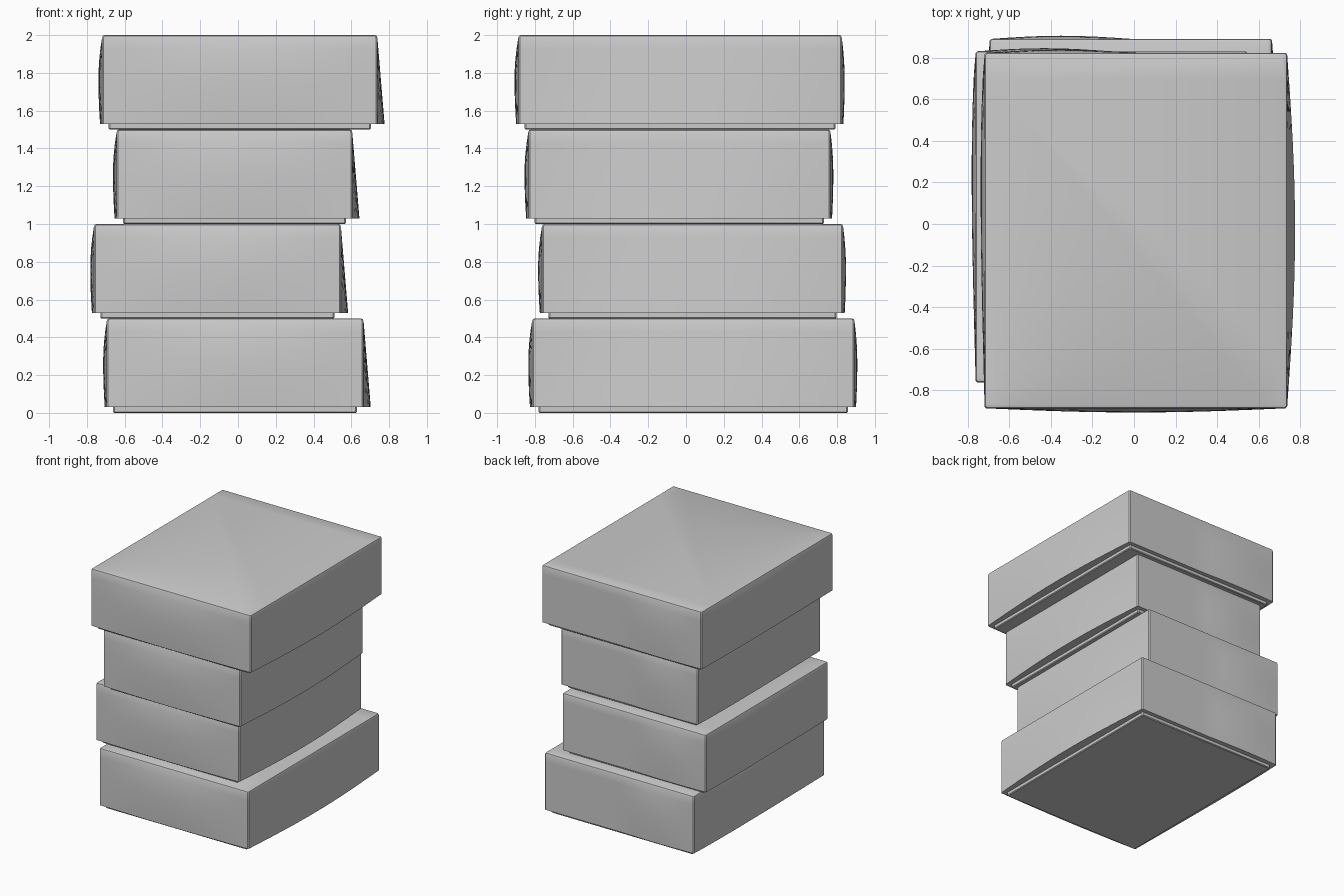
import bpy, bmesh, math

if "Cube" in bpy.data.objects:
    bpy.data.objects.remove(bpy.data.objects["Cube"])

grey = bpy.data.materials.new("plain grey")
grey.diffuse_color = (0.6, 0.6, 0.6, 1)
grey.use_nodes = True
grey.node_tree.nodes["Principled BSDF"].inputs["Base Color"].default_value = grey.diffuse_color

N = 16        # segments along each side
C = 0.008     # corner chamfer


def bulge(side, s, t):
    """Outward swell of a side at s along it and t up it."""
    belly = 1 - ((t - 0.52) / 0.48) ** 2 if t > 0.52 else 1 - 0.45 * ((0.52 - t) / 0.52) ** 2
    if side == "front":
        return 0.020 * math.sin(math.pi * s) * belly
    if side == "right":
        return 0.038 * math.sin(math.pi * s) * (1 - t)
    if side == "back":
        return 0.015 * max(0, -math.sin(2 * math.pi * s)) * belly
    return 0.019 * math.sin(math.pi * s ** 0.7) * belly


def ring(x0, x1, y0, y1, inset, t):
    """Closed outline of the body at height fraction t."""
    x0, x1, y0, y1 = x0 + inset, x1 - inset, y0 + inset, y1 - inset
    pts = []
    for side in ("front", "right", "back", "left"):
        for i in range(N + 1):
            s = i / N
            b = bulge(side, s, t)
            x = x0 + C + (x1 - x0 - 2 * C) * s
            y = y0 + C + (y1 - y0 - 2 * C) * s
            pts.append({"front": (x, y0 - b), "right": (x1 + b, y),
                        "back": (x1 + x0 - x, y1 + b),
                        "left": (x0 - b, y1 + y0 - y)}[side])
    return pts


def loft(name, levels):
    """Skin a list of (z, outline) levels and cap both ends."""
    bm = bmesh.new()
    rows = [[bm.verts.new((x, y, z)) for x, y in pts] for z, pts in levels]
    for a, b in zip(rows, rows[1:]):
        for i in range(len(a)):
            j = (i + 1) % len(a)
            bm.faces.new((a[i], a[j], b[j], b[i]))
    bm.faces.new(rows[0][::-1])
    bm.faces.new(rows[-1])
    mesh = bpy.data.meshes.new(name)
    bm.to_mesh(mesh)
    bm.free()
    mesh.materials.append(grey)
    ob = bpy.data.objects.new(name, mesh)
    bpy.context.collection.objects.link(ob)
    bpy.context.view_layer.objects.active = ob
    ob.select_set(True)
    bpy.ops.object.shade_smooth_by_angle(angle=math.radians(30))
    ob.select_set(False)


def rectangle(x0, x1, y0, y1, c):
    return [(x0 + c, y0), (x1 - c, y0), (x1, y0 + c), (x1, y1 - c),
            (x1 - c, y1), (x0 + c, y1), (x0, y1 - c), (x0, y0 + c)]


# Box extents from bottom to top: x0, x1, y0, y1
boxes = [(-0.695, 0.665, -0.815, 0.892),
         (-0.763, 0.545, -0.763, 0.832),
         (-0.643, 0.605, -0.835, 0.765),
         (-0.720, 0.738, -0.888, 0.825)]

for k, (x0, x1, y0, y1) in enumerate(boxes):
    z = 0.5 * k
    # Swollen body with a softened top rim
    levels = []
    for i in range(9):
        t = i / 8
        levels.append((z + 0.03 + 0.455 * t, ring(x0, x1, y0, y1, 0, t)))
    levels.append((z + 0.496, ring(x0, x1, y0, y1, 0.004, 1)))
    levels.append((z + 0.5, ring(x0, x1, y0, y1, 0.014, 1)))
    loft(f"box_body_{k + 1}", levels)

    # Narrower base plate under the body
    d = 0.034
    p = (x0 + d, x1 - d, y0 + d, y1 - d)
    q = (p[0] + 0.006, p[1] - 0.006, p[2] + 0.006, p[3] - 0.006)
    loft(f"base_plate_{k + 1}", [(z, rectangle(*q, 0.008)),
                                 (z + 0.006, rectangle(*p, 0.008)),
                                 (z + 0.03, rectangle(*p, 0.008))])
